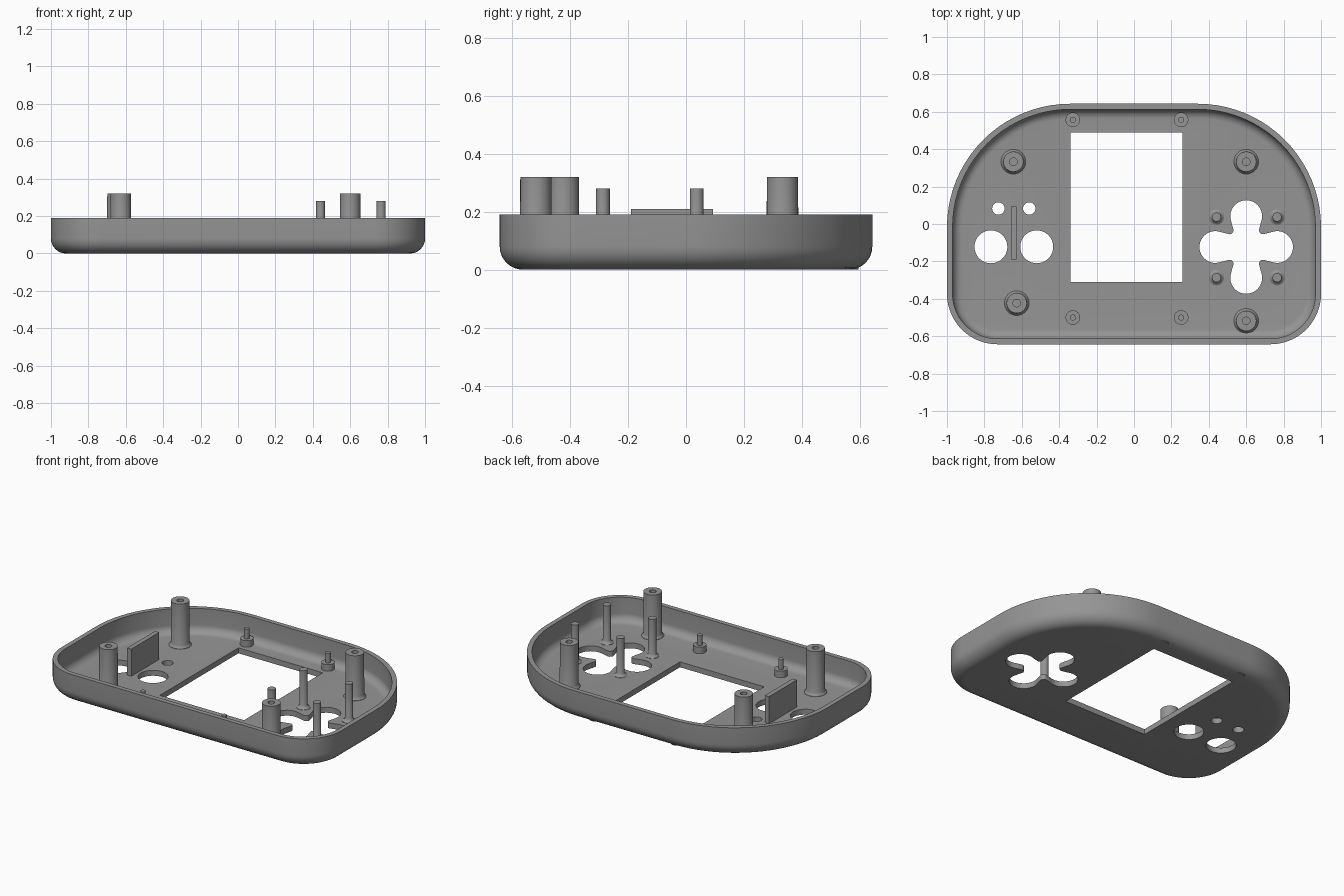
import bpy, bmesh, math

if "Cube" in bpy.data.objects:
    bpy.data.objects.remove(bpy.data.objects["Cube"])

grey = bpy.data.materials.new("mid grey")
grey.diffuse_color = (0.30, 0.30, 0.30, 1)
grey.use_nodes = True
grey.node_tree.nodes["Principled BSDF"].inputs["Base Color"].default_value = grey.diffuse_color

W, D, H = 1.0, 0.643, 0.19      # half width, half depth, rim height
WALL, FLOOR = 0.03, 0.035


def make(name, bm, smooth=True):
    bmesh.ops.recalc_face_normals(bm, faces=bm.faces)
    mesh = bpy.data.meshes.new(name)
    bm.to_mesh(mesh)
    bm.free()
    mesh.materials.append(grey)
    ob = bpy.data.objects.new(name, mesh)
    bpy.context.collection.objects.link(ob)
    if smooth:
        shade(ob)
    return ob


def shade(ob):
    bpy.ops.object.select_all(action='DESELECT')
    ob.select_set(True)
    bpy.context.view_layer.objects.active = ob
    bpy.ops.object.shade_smooth_by_angle(angle=math.radians(35))


def arc(cx, cy, r, a0, a1, n):
    return [(cx + r * math.cos(math.radians(a0 + (a1 - a0) * i / n)),
             cy + r * math.sin(math.radians(a0 + (a1 - a0) * i / n))) for i in range(n + 1)]


def outline(inset):
    """Shell outline: wide round back corners, tighter front corners."""
    pts = []
    for sx, sy, r, a in ((1, 1, 0.66, 0), (-1, 1, 0.66, 90), (-1, -1, 0.27, 180), (1, -1, 0.27, 270)):
        pts += arc(sx * (W - r), sy * (D - r), r - inset, a, a + 90, 20)
    return pts


def loft(rings):
    """Skin a list of (points, z) rings and cap both ends."""
    bm = bmesh.new()
    loops = [[bm.verts.new((x, y, z)) for x, y in pts] for pts, z in rings]
    for a, b in zip(loops, loops[1:]):
        for i in range(len(a)):
            j = (i + 1) % len(a)
            bm.faces.new((a[i], a[j], b[j], b[i]))
    bm.faces.new(loops[0])
    bm.faces.new(loops[-1])
    return bm


def prism(name, pts, z0, z1):
    return make(name, loft([(pts, z0), (pts, z1)]))


def lathe(name, x, y, profile, n=32):
    """Turned part from (radius, z) steps, capped at both ends."""
    return make(name, loft([(arc(x, y, r, 0, 360 - 360 / n, n - 1), z) for r, z in profile]))


def rect(x0, x1, y0, y1):
    return [(x0, y0), (x1, y0), (x1, y1), (x0, y1)]


# Shell: rounded outer bottom edge, flat rim, rounded inner floor edge
RO, RI = 0.08, 0.05
rings = []
for i in range(9):
    t = math.radians(90 * i / 8)
    rings.append((outline(RO * (1 - math.sin(t))), RO * (1 - math.cos(t))))
rings += [(outline(0), H), (outline(WALL), H)]
for i in range(9):
    t = math.radians(90 * i / 8)
    rings.append((outline(WALL + RI * (1 - math.cos(t))), FLOOR + RI * (1 - math.sin(t))))
shell = make("shell", loft(rings), smooth=False)

# Four-lobed direction pad opening
pad = []
for k in range(4):
    c, s = ((1, 0), (0, 1), (-1, 0), (0, -1))[k]
    lobe = arc(0.165, 0, 0.085, -110, 110, 24) + arc(0.09, 0.09, 0.022, 270, 180, 6)
    pad += [(0.6 + x * c - y * s, -0.123 + x * s + y * c) for x, y in lobe]

# Openings through the floor
openings = [rect(-0.34, 0.26, -0.31, 0.49), pad]
for x, y, r in ((-0.765, -0.122, 0.088), (-0.52, -0.122, 0.088), (-0.725, 0.083, 0.033), (-0.56, 0.083, 0.033)):
    openings.append(arc(x, y, r, 0, 350, 35))
for pts in openings:
    cutter = prism("opening_cutter", pts, -0.1, 0.1)
    cutter.hide_render = True
    mod = shell.modifiers.new("opening", 'BOOLEAN')
    mod.operation, mod.solver, mod.object = 'DIFFERENCE', 'EXACT', cutter
    bpy.context.view_layer.objects.active = shell
    bpy.ops.object.modifier_apply(modifier=mod.name)
    bpy.data.objects.remove(cutter)
shade(shell)

# Screw posts: flared foot, hollow top
for x, y in ((-0.645, 0.333), (0.6, 0.333), (-0.627, -0.423), (0.6, -0.518)):
    lathe("screw_post", x, y, [(0.066, 0.02), (0.066, 0.037), (0.06, 0.043), (0.055, 0.055), (0.054, 0.32),
                               (0.02, 0.32), (0.02, 0.2)])

# Slim posts around the direction pad
for x in (0.441, 0.765):
    for y in (0.037, -0.287):
        lathe("slim_post", x, y, [(0.041, 0.02), (0.041, 0.037), (0.03, 0.043), (0.024, 0.055), (0.024, 0.28)], 24)

# Screen bosses with locating pins
for x in (-0.327, 0.252):
    for y in (0.557, -0.5):
        lathe("screen_boss", x, y, [(0.039, 0.001), (0.039, 0.077), (0.016, 0.077), (0.016, 0.14)], 24)

# Divider plate between the round buttons
prism("divider_plate", rect(-0.657, -0.627, -0.19, 0.093), 0.02, 0.21)
